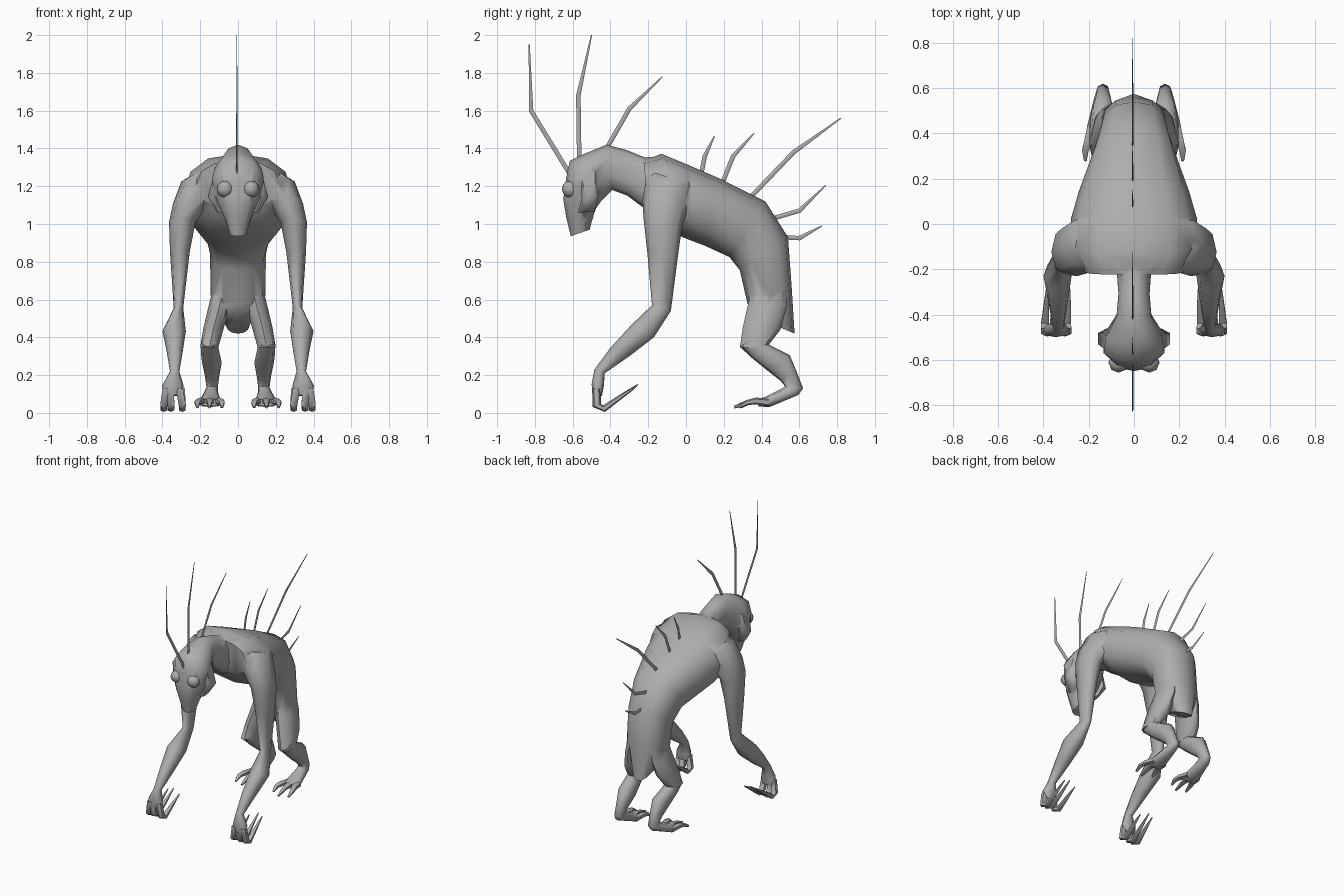
import bpy, bmesh, math

skin = bpy.data.materials.new("grey_skin")
skin.diffuse_color = (0.42, 0.42, 0.42, 1)


def smooth(ob, angle):
    bpy.ops.object.select_all(action='DESELECT')
    bpy.context.view_layer.objects.active = ob
    ob.select_set(True)
    bpy.ops.object.shade_smooth_by_angle(angle=math.radians(angle))


def finish(name, bm, angle=60):
    bmesh.ops.recalc_face_normals(bm, faces=bm.faces)
    me = bpy.data.meshes.new(name)
    bm.to_mesh(me)
    bm.free()
    ob = bpy.data.objects.new(name, me)
    bpy.context.collection.objects.link(ob)
    me.materials.append(skin)
    if angle:
        smooth(ob, angle)
    return ob


def loft(name, rings, sides=8, side=1, power=0.85, angle=60):
    """Each ring: centre x, (y, z) of its outer edge, (y, z) of its inner edge, half width."""
    bm = bmesh.new()
    loops = []
    for cx, ya, za, yb, zb, hw in rings:
        loop = []
        for i in range(sides):
            t = 2 * math.pi * i / sides
            s, c = math.sin(t), math.cos(t)
            s = math.copysign(abs(s) ** power, s)
            c = math.copysign(abs(c) ** power, c)
            loop.append(bm.verts.new((side * (cx + hw * s),
                                      (ya + yb) / 2 + (ya - yb) / 2 * c,
                                      (za + zb) / 2 + (za - zb) / 2 * c)))
        loops.append(loop)
    for a, b in zip(loops, loops[1:]):
        for i in range(sides):
            j = (i + 1) % sides
            bm.faces.new((a[i], a[j], b[j], b[i]))
    bm.faces.new(loops[0])
    bm.faces.new(loops[-1])
    return finish(name, bm, angle)


def digit(name, pts, side):
    """Tapered finger or toe through (x, y, z, half width, half depth) points."""
    rings = []
    for i, (x, y, z, hw, r) in enumerate(pts):
        a, b = pts[max(i - 1, 0)], pts[min(i + 1, len(pts) - 1)]
        dy, dz = b[1] - a[1], b[2] - a[2]
        n = math.hypot(dy, dz) or 1
        oy, oz = -dz / n * r, dy / n * r
        rings.append((x, y + oy, z + oz, y - oy, z - oz, hw))
    return loft(name, rings, 6, side)


def merge(body, part):
    """Weld a part into the body, keeping it separate if the union fails."""
    before = len(body.data.vertices)
    mod = body.modifiers.new("union", 'BOOLEAN')
    mod.operation, mod.solver, mod.object = 'UNION', 'EXACT', part
    bpy.context.view_layer.update()
    dg = bpy.context.evaluated_depsgraph_get()
    me = bpy.data.meshes.new_from_object(body.evaluated_get(dg))
    body.modifiers.remove(mod)
    if len(me.vertices) > before * 0.8 and len(me.polygons) > 20:
        body.data = me
        bpy.data.objects.remove(part)


# Hunched torso ending in a pointed rump
body = loft("body", [
    (0, -0.225, 1.335, -0.20, 1.08, 0.22),
    (0, -0.13, 1.372, -0.04, 0.94, 0.285),
    (0, 0.03, 1.305, 0.02, 0.915, 0.278),
    (0, 0.18, 1.24, 0.10, 0.885, 0.245),
    (0, 0.42, 1.12, 0.23, 0.825, 0.178),
    (0, 0.54, 0.93, 0.285, 0.755, 0.148),
    (0, 0.56, 0.66, 0.325, 0.58, 0.145),
    (0, 0.575, 0.42, 0.36, 0.51, 0.06)], 12)
parts = []

# Neck and drooping head in one sweep
parts.append(loft("neck_and_head", [
    (0, -0.15, 1.355, -0.17, 1.05, 0.085),
    (0, -0.22, 1.353, -0.23, 1.09, 0.078),
    (0, -0.31, 1.39, -0.31, 1.15, 0.072),
    (0, -0.42, 1.42, -0.39, 1.18, 0.08),
    (0, -0.53, 1.375, -0.45, 1.12, 0.13),
    (0, -0.615, 1.335, -0.475, 1.085, 0.14),
    (0, -0.635, 1.24, -0.485, 1.06, 0.12),
    (0, -0.65, 1.13, -0.49, 1.04, 0.095),
    (0, -0.635, 1.04, -0.50, 1.01, 0.07),
    (0, -0.61, 0.935, -0.51, 0.97, 0.045)], 10))

for side, tag in ((1, "left"), (-1, "right")):
    # Cheek flare at the back of the jaw
    parts.append(loft("cheek_" + tag, [
        (0.07, -0.59, 1.27, -0.45, 1.28, 0.06),
        (0.124, -0.55, 1.14, -0.463, 1.145, 0.04),
        (0.09, -0.57, 1.06, -0.485, 1.065, 0.022)], 6, side))
    # Low brow bump over the eye
    bm = bmesh.new()
    bmesh.ops.create_uvsphere(bm, u_segments=8, v_segments=6, radius=0.045)
    bmesh.ops.translate(bm, verts=bm.verts, vec=(side * 0.068, -0.612, 1.185))
    parts.append(finish("brow_" + tag, bm))

    # Shoulder, arm and palm
    parts.append(loft("arm_" + tag, [
        (0.10, -0.16, 1.325, 0.03, 1.285, 0.07),
        (0.18, -0.21, 1.245, 0.045, 1.205, 0.12),
        (0.25, -0.23, 1.13, 0.01, 1.08, 0.095),
        (0.295, -0.225, 1.03, -0.02, 0.99, 0.07),
        (0.308, -0.205, 0.85, -0.04, 0.85, 0.052),
        (0.315, -0.18, 0.57, -0.08, 0.54, 0.025),
        (0.338, -0.29, 0.465, -0.17, 0.40, 0.062),
        (0.335, -0.40, 0.345, -0.30, 0.30, 0.042),
        (0.335, -0.485, 0.23, -0.43, 0.21, 0.025),
        (0.345, -0.50, 0.15, -0.435, 0.14, 0.057),
        (0.345, -0.49, 0.095, -0.445, 0.09, 0.05)], 8, side))
    # Fingers curling back under the hand
    for k, (x0, x1, tip) in enumerate(((0.31, 0.295, 0.02), (0.36, 0.355, 0), (0.38, 0.393, 0.01))):
        digit(f"finger_{k + 1}_{tag}", [
            (x0, -0.475, 0.13, 0.022, 0.022),
            (x1, -0.472, 0.04, 0.021, 0.024),
            (x1, -0.435, 0.022, 0.019, 0.018),
            (x1 - 0.005, -0.36, 0.075, 0.013, 0.013),
            (x1 - 0.01, -0.255 - tip, 0.15 - tip, 0.003, 0.004)], side)

    # Thigh
    parts.append(loft("thigh_" + tag, [
        (0.075, 0.53, 0.72, 0.35, 0.66, 0.05),
        (0.10, 0.535, 0.57, 0.325, 0.56, 0.056),
        (0.13, 0.50, 0.44, 0.30, 0.45, 0.054),
        (0.152, 0.43, 0.35, 0.285, 0.345, 0.048)], 8, side))
    # Shin down to the heel, then the foot
    parts.append(loft("lower_leg_" + tag, [
        (0.152, 0.38, 0.41, 0.285, 0.35, 0.042),
        (0.148, 0.45, 0.355, 0.35, 0.29, 0.049),
        (0.138, 0.55, 0.305, 0.43, 0.225, 0.052),
        (0.137, 0.585, 0.22, 0.50, 0.17, 0.038),
        (0.137, 0.62, 0.13, 0.525, 0.14, 0.03),
        (0.142, 0.595, 0.095, 0.51, 0.13, 0.035),
        (0.148, 0.44, 0.03, 0.42, 0.085, 0.06),
        (0.148, 0.385, 0.035, 0.385, 0.075, 0.058)], 8, side))
    # Splayed toes
    for k, (x0, x1, y1) in enumerate(((0.11, 0.085, 0.29), (0.15, 0.15, 0.255), (0.185, 0.215, 0.28))):
        digit(f"toe_{k + 1}_{tag}", [
            (x0, 0.44, 0.055, 0.022, 0.022),
            ((x0 + x1) / 2, 0.37, 0.063, 0.022, 0.018),
            (x1, 0.325, 0.055, 0.016, 0.014),
            (x1, y1, 0.03, 0.007, 0.007)], side)

# Weld head, arms and legs into one skin
for part in parts:
    merge(body, part)
smooth(body, 65)

# Thin bent spines along the head and back: base, bend, tip (y, z)
spines = [
    ((-0.60, 1.24), (-0.82, 1.60), (-0.83, 1.95)),
    ((-0.565, 1.32), (-0.57, 1.68), (-0.50, 2.0)),
    ((-0.42, 1.40), (-0.30, 1.61), (-0.125, 1.78)),
    ((0.08, 1.26), (0.10, 1.36), (0.15, 1.465)),
    ((0.19, 1.21), (0.25, 1.36), (0.36, 1.48)),
    ((0.34, 1.14), (0.57, 1.38), (0.82, 1.56)),
    ((0.46, 1.03), (0.60, 1.07), (0.74, 1.205)),
    ((0.52, 0.93), (0.60, 0.925), (0.72, 0.99))]
for k, pts in enumerate(spines):
    rings = []
    for i, (y, z) in enumerate(pts):
        a, b = pts[max(i - 1, 0)], pts[min(i + 1, 2)]
        dy, dz = b[0] - a[0], b[1] - a[1]
        n = math.hypot(dy, dz)
        r = (0.012, 0.012, 0.003)[i]
        rings.append((-0.006, y - dz / n * r, z + dy / n * r,
                      y + dz / n * r, z - dy / n * r, (0.004, 0.003, 0.001)[i]))
    loft(f"spine_{k + 1}", rings, 4, angle=0)
